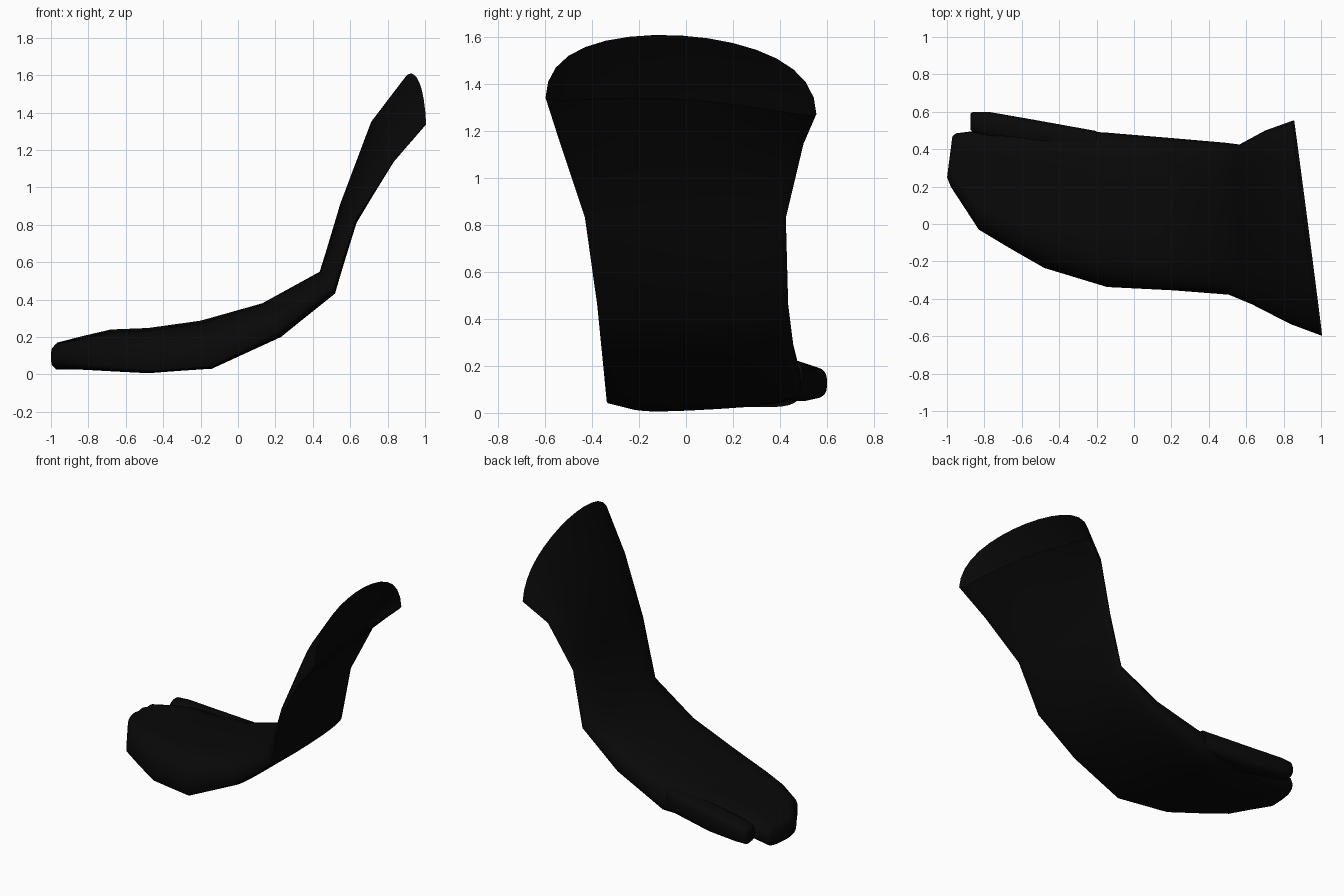
import bpy, bmesh, math

if "Cube" in bpy.data.objects:
    bpy.data.objects.remove(bpy.data.objects["Cube"])

black = bpy.data.materials.new("near_black_fabric")
black.diffuse_color = (0.0025, 0.0025, 0.0025, 1)
black.use_nodes = True
black.node_tree.nodes["Principled BSDF"].inputs["Base Color"].default_value = black.diffuse_color
N = 32


def ring(top, bot, y0, y1, skew=0.0, e=0.7, h0=0.25, tilt=0.0, groove=0.0, arch=0.0, zskew=0.0, rise=0.0):
    """Flattened cross-section between a top and a bottom (x, z) point."""
    pts = []
    mid, half = (y0 + y1) / 2, (y1 - y0) / 2
    for i in range(N):
        a = 2 * math.pi * i / N
        c, s = math.cos(a), math.sin(a)
        v = math.copysign(abs(c) ** e, c)
        s = math.copysign(abs(s) ** e, s)
        hv = h0 + tilt * v  # height of the side edges
        h = hv + (1 - hv) * s if s > 0 else hv * (1 + s)
        y = mid + half * v
        x = bot[0] + (top[0] - bot[0]) * h + skew * y
        z = bot[1] + (top[1] - bot[1]) * h + zskew * y
        z -= arch * v * v * (1 - h) ** 2          # hollow palm side
        z += rise * max(0, y + 0.14) * (1 - h)    # palm rising towards +y
        # shallow valleys between the fingers on the back of the hand
        if s > 0.4:
            z -= groove * sum(math.exp(-((v - g) / 0.13) ** 2) for g in (-0.35, 0.35))
        pts.append((x, y, z))
    return pts


def loft(name, rings, open_end=False):
    bm = bmesh.new()
    loops = [[bm.verts.new(p) for p in r] for r in rings]
    for a, b in zip(loops, loops[1:]):
        for i in range(N):
            j = (i + 1) % N
            bm.faces.new((a[i], a[j], b[j], b[i]))
    bm.faces.new(loops[0])
    end = bm.faces.new(loops[-1])
    bmesh.ops.recalc_face_normals(bm, faces=bm.faces[:])
    if open_end:  # open cuff
        bmesh.ops.delete(bm, geom=[end], context='FACES_ONLY')
    me = bpy.data.meshes.new(name)
    bm.to_mesh(me)
    bm.free()
    me.materials.append(black)
    ob = bpy.data.objects.new(name, me)
    bpy.context.collection.objects.link(ob)
    bpy.ops.object.select_all(action='DESELECT')
    ob.select_set(True)
    bpy.context.view_layer.objects.active = ob
    bpy.ops.object.shade_smooth_by_angle(angle=math.radians(60))
    return ob


# Hand, wrist and flared cuff in one sleeve
loft("glove_body", [
    ring((-1.032, 0.145), (-1.032, 0.045), 0.25, 0.47, 0.13, h0=0.5),
    ring((-1.0, 0.17), (-1.0, 0.025), 0.2, 0.485, 0.1, h0=0.45, groove=0.01),
    ring((-0.83, 0.205), (-0.83, 0.01), -0.03, 0.50, h0=0.35, tilt=0.12, groove=0.02, rise=0.05),
    ring((-0.68, 0.24), (-0.66, 0.003), -0.13, 0.50, h0=0.3, tilt=0.15, groove=0.02, rise=0.06),
    ring((-0.48, 0.248), (-0.48, 0.0), -0.235, 0.50, h0=0.27, tilt=0.18, groove=0.015, rise=0.06),
    ring((-0.2, 0.287), (-0.14, 0.03), -0.337, 0.49, h0=0.22, tilt=0.16, groove=0.01),
    ring((0.13, 0.38), (0.23, 0.2), -0.355, 0.46, h0=0.25, tilt=0.1),
    ring((0.44, 0.55), (0.515, 0.43), -0.378, 0.435, -0.03, e=0.8),
    ring((0.56, 0.92), (0.61, 0.8), -0.43, 0.425, -0.08, e=0.85),
    ring((0.735, 1.37), (0.77, 1.12), -0.535, 0.50, -0.13, e=1.0, h0=0.1),
    ring((0.91, 1.605), (0.93, 1.335), -0.598, 0.555, -0.13, e=1.0, h0=0.1, arch=0.07, zskew=-0.06),
], open_end=True)

# Separate outer finger along the +y side, blending into the hand
loft("outer_finger", [
    ring((-0.875, 0.165), (-0.875, 0.08), 0.505, 0.59, h0=0.5),
    ring((-0.86, 0.185), (-0.86, 0.065), 0.49, 0.60, h0=0.5),
    ring((-0.78, 0.195), (-0.78, 0.06), 0.46, 0.60, h0=0.5),
    ring((-0.55, 0.21), (-0.55, 0.05), 0.41, 0.56, h0=0.5),
    ring((-0.2, 0.23), (-0.2, 0.08), 0.36, 0.497, h0=0.5),
])
